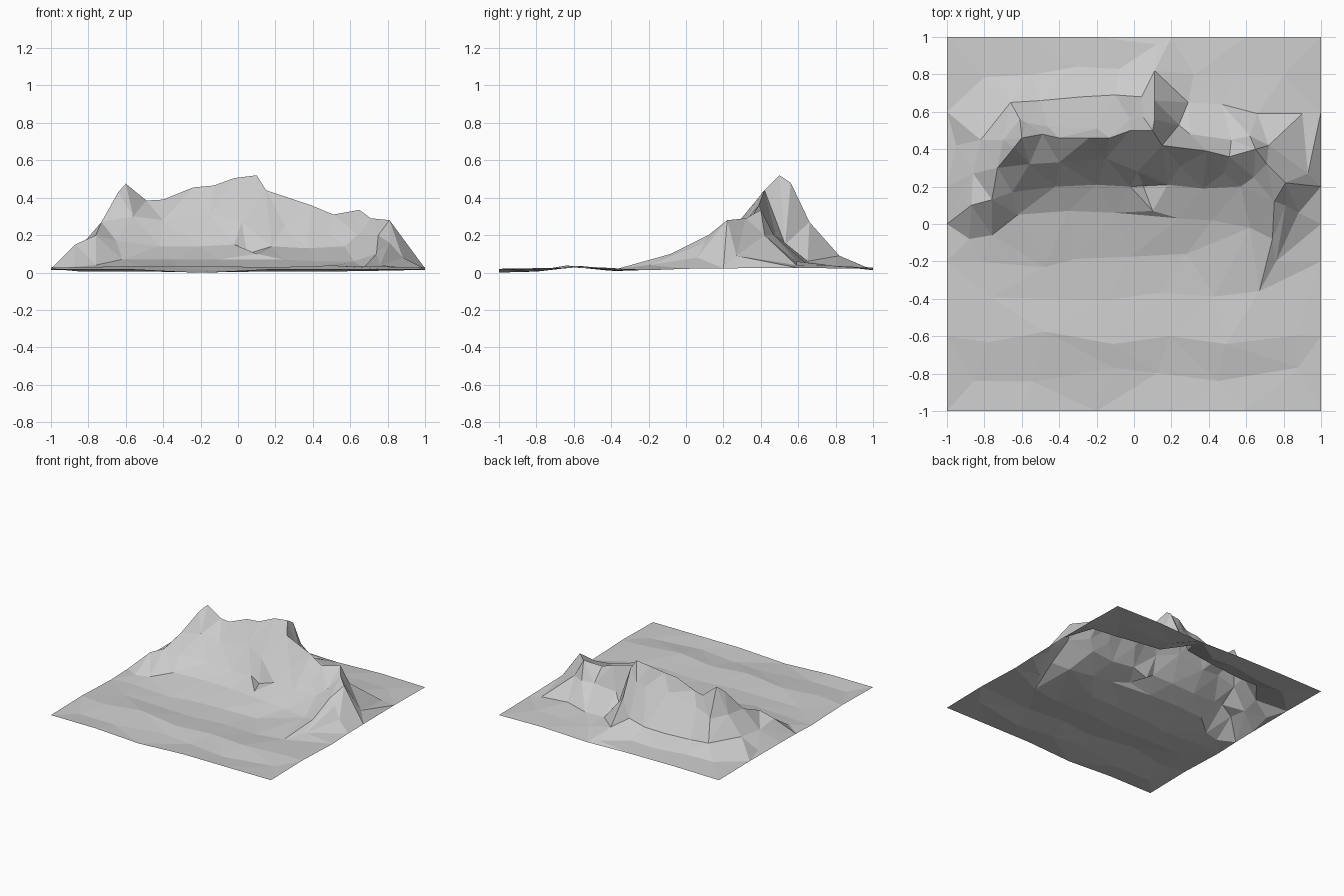
import bpy, random, math
from mathutils import Vector
from mathutils.geometry import delaunay_2d_cdt

random.seed(4)
points, edges = [], []


def breakline(*pts):
    """Add a line of terrain points whose edges must stay in the mesh."""
    last = None
    for p in pts:
        if p in points:
            i = points.index(p)
        else:
            i = len(points)
            points.append(p)
        if last is not None:
            edges.append((last, i))
        last = i


# Ridge crest: left spur, left peak, main crest
breakline((-1, 0, .02), (-.87, .1, .15), (-.76, .13, .2), (-.73, .3, .27),
          (-.64, .41, .43), (-.6, .46, .475), (-.49, .48, .385),
          (-.4, .46, .39), (-.24, .46, .455), (-.13, .46, .465),
          (-.02, .5, .505), (.1, .5, .52))
# Ridge crest: right shoulder and descent to the east edge
breakline((.1, .5, .52), (.15, .42, .44), (.39, .39, .36), (.51, .36, .31),
          (.65, .4, .335), (.71, .32, .29), (.81, .22, .28),
          (.88, .06, .08), (1, 0, .02))
# Right spur running forward
breakline((.71, .32, .29), (.75, .12, .2), (.74, -.08, .1), (.67, -.36, .022))
breakline((.81, .22, .28), (.81, .1, .16), (.76, -.2, .04))
breakline((.81, .22, .28), (.93, .27, .09), (.9, .59, .04))
# Rib behind the summit
breakline((.1, .5, .52), (.11, .56, .48), (.11, .66, .27), (.11, .82, .09),
          (.12, .96, .03))
# Hollow right of the rib and foot of the right back wall
breakline((.15, .42, .44), (.24, .53, .15), (.29, .65, .06), (.47, .64, .05),
          (.66, .59, .06), (.9, .59, .04))
breakline((.3, .48, .2), (.52, .45, .2), (.62, .47, .2), (.72, .42, .2))
# Back wall ledge and foot on the left
breakline((-.6, .46, .475), (-.57, .54, .27), (-.46, .52, .29),
          (-.2, .51, .34), (-.02, .56, .36), (.05, .57, .38))
breakline((-.66, .65, .1), (-.5, .66, .09), (-.28, .68, .09), (-.1, .69, .1),
          (.04, .68, .13))
breakline((-.6, .46, .475), (-.61, .56, .25), (-.66, .65, .1))
breakline((-.64, .41, .43), (-.7, .45, .27), (-.82, .45, .12), (-.95, .42, .03))
breakline((-.86, .27, .12), (-.93, .15, .07))
# Front face: foot of the steep part, then the lower apron
breakline((-.65, .17, .17), (-.42, .2, .14), (-.2, .21, .14), (-.02, .2, .15),
          (.18, .21, .14), (.37, .19, .13), (.57, .2, .14))
breakline((-.88, -.08, .03), (-.76, -.06, .04), (-.62, .05, .07),
          (-.35, .07, .07), (-.1, .06, .07), (.24, .03, .07),
          (.42, .02, .06), (.62, -.02, .06))
# Small rib and notch on the front face
breakline((.02, .28, .27), (.1, .07, .1))
for p in [(-.4, .33, .28), (-.15, .35, .31), (.25, .31, .25), (-.56, .32, .3),
          (.48, .27, .21), (.64, .25, .2)]:
    breakline(p)

# Gently rolling plain in front
for y, z, n in [(-.8, .008, 6), (-.6, .032, 6), (-.4, .014, 6), (-.2, .02, 7)]:
    for i in range(n):
        x = -.82 + 1.64 * i / (n - 1)
        if y > -.5 and .5 < x < .9:
            continue
        breakline((x + random.uniform(-.07, .07), y + random.uniform(-.05, .05),
                   z + random.uniform(-.006, .006)))
# Plain behind
for x in (-.8, -.55, -.3, -.08, .32, .55, .8):
    breakline((x, .82 + random.uniform(-.04, .04), .035))
# Square border
for i in range(6):
    t = -1 + i * .4
    z = .02 + .008 * math.sin(i * 2.2)
    breakline((t, -1, .02 - .02 * (i == 2)))
    breakline((-t, 1, z if 0 < i < 5 else .02))
    if 0 < i < 5:
        breakline((-1, t, z))
        breakline((1, t, z))

# Triangulate the points into one open sheet
co, _, faces, orig, _, _ = delaunay_2d_cdt(
    [Vector(p[:2]) for p in points], edges, [], 0, 1e-5)
verts = []
for c, o in zip(co, orig):
    z = points[o[0]][2] if o else .1
    verts.append((c.x, c.y, z))
mesh = bpy.data.meshes.new("mountain_terrain")
mesh.from_pydata(verts, [], [tuple(f) for f in faces])
mesh.update()
terrain = bpy.data.objects.new("mountain_terrain", mesh)
bpy.context.collection.objects.link(terrain)
